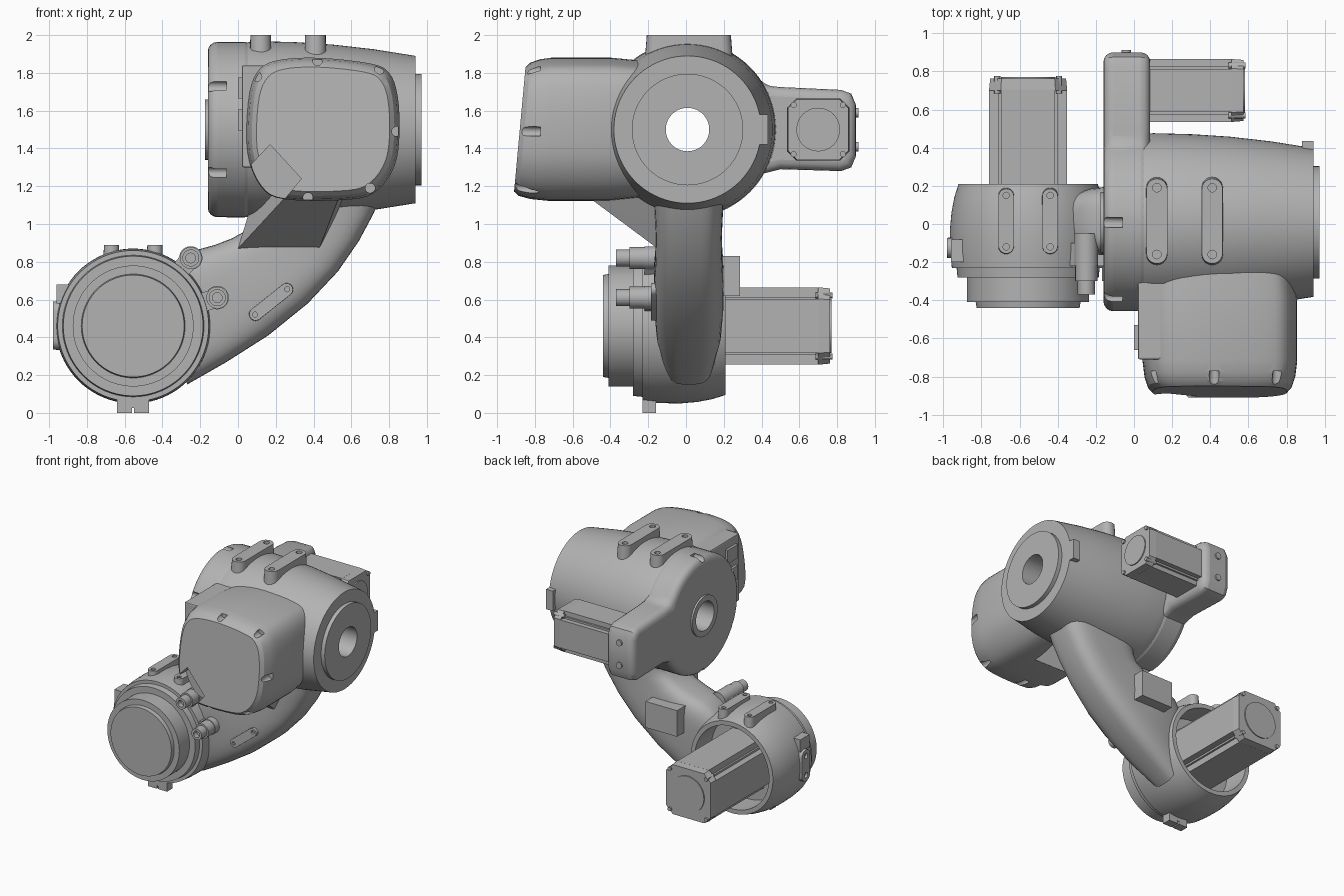
import bpy, bmesh, math
from mathutils import Vector

if "Cube" in bpy.data.objects:
    bpy.data.objects.remove(bpy.data.objects["Cube"], do_unlink=True)

grey = bpy.data.materials.new("machine grey")
grey.use_nodes = True
grey.diffuse_color = (0.45, 0.45, 0.45, 1)
grey.node_tree.nodes["Principled BSDF"].inputs["Base Color"].default_value = grey.diffuse_color


def activate(ob):
    bpy.ops.object.select_all(action='DESELECT')
    ob.select_set(True)
    bpy.context.view_layer.objects.active = ob


def finish(name, bm, angle=35):
    bmesh.ops.recalc_face_normals(bm, faces=bm.faces)
    me = bpy.data.meshes.new(name)
    bm.to_mesh(me)
    bm.free()
    ob = bpy.data.objects.new(name, me)
    bpy.context.collection.objects.link(ob)
    me.materials.append(grey)
    activate(ob)
    bpy.ops.object.shade_smooth_by_angle(angle=math.radians(angle))
    return ob


def loft(name, rings, closed=False, angle=35):
    """Skin rings of points; cap the ends, or join last to first."""
    bm = bmesh.new()
    rows = [[bm.verts.new(p) for p in ring] for ring in rings]
    pairs = list(zip(rows, rows[1:])) + ([(rows[-1], rows[0])] if closed else [])
    for a, b in pairs:
        for i in range(len(a)):
            j = (i + 1) % len(a)
            bm.faces.new((a[i], a[j], b[j], b[i]))
    if not closed:
        bm.faces.new(rows[0])
        bm.faces.new(rows[-1])
    return finish(name, bm, angle)


def place(axis, u, v, t):
    return {'x': (t, u, v), 'y': (u, t, v), 'z': (u, v, t)}[axis]


def prism(name, pts, axis, a, b, grow=1.0):
    """Extrude a flat outline from a to b; grow scales the second end."""
    n = len(pts)
    cu, cv = sum(p[0] for p in pts) / n, sum(p[1] for p in pts) / n
    return loft(name, [[place(axis, cu + (u - cu) * s, cv + (v - cv) * s, t) for u, v in pts]
                       for t, s in ((a, 1), (b, grow))])


def lathe(name, axis, c, profile, n=64, closed=False):
    """Turn (position, radius) pairs about an axis through c."""
    return loft(name, [[place(axis, c[0] + r * math.cos(k * math.tau / n),
                              c[1] + r * math.sin(k * math.tau / n), t) for k in range(n)]
                       for t, r in profile], closed, 30)


def rod(name, axis, c, r, a, b, n=24):
    return lathe(name, axis, c, [(a, r), (b, r)], n)


def box(name, x, y, z, bevel=0.0):
    ob = prism(name, [(x[0], y[0]), (x[1], y[0]), (x[1], y[1]), (x[0], y[1])], 'z', *z)
    return round_edges(ob, bevel) if bevel else ob


def round_edges(ob, width, segments=2):
    m = ob.modifiers.new("round", 'BEVEL')
    m.width, m.segments, m.limit_method, m.angle_limit = width, segments, 'ANGLE', math.radians(50)
    return apply(ob, m)


def apply(ob, m):
    activate(ob)
    bpy.ops.object.modifier_apply(modifier=m.name)
    bpy.ops.object.shade_smooth_by_angle(angle=math.radians(35))
    return ob


def cut(ob, *cutters):
    for c in cutters:
        m = ob.modifiers.new("cut", 'BOOLEAN')
        m.operation, m.solver, m.object = 'DIFFERENCE', 'EXACT', c
        apply(ob, m)
        bpy.data.objects.remove(c, do_unlink=True)
    return ob


def smooth_loop(pts, steps=4):
    """Closed Catmull-Rom curve through the points."""
    out, n = [], len(pts)
    for i in range(n):
        a, b, c, d = (Vector(pts[(i + k) % n]) for k in (-1, 0, 1, 2))
        for s in range(steps):
            t = s / steps
            out.append(0.5 * (2 * b + (c - a) * t + (2 * a - 5 * b + 4 * c - d) * t * t
                              + (3 * b - a - 3 * c + d) * t ** 3))
    return [tuple(p) for p in out]


def pad(name, p, q, r, axis, a, b):
    """Long mounting pad with two screw holes; b is the outer face."""
    ang = math.atan2(q[1] - p[1], q[0] - p[0])
    pts = [(c[0] + r * math.cos(ang + s + k * math.pi / 10), c[1] + r * math.sin(ang + s + k * math.pi / 10))
           for c, s in ((q, -math.pi / 2), (p, math.pi / 2)) for k in range(11)]
    d = 0.02 if b > a else -0.02
    ob = prism(name, pts, axis, a, b, 0.96)
    return cut(ob, *[rod("hole", axis, c, r * 0.4, b - d, b + d, 12) for c in (p, q)])


def motor(name, axis, c, h, a, b):
    """Square motor with stepped corners, end plate, round cover and screws."""
    def outline(w, n):
        q = [(w, n), (n + 0.015, n), (n + 0.015, n + 0.015), (n, n + 0.015), (n, w)]
        pts = []
        for k in range(4):
            co, si = round(math.cos(k * math.pi / 2)), round(math.sin(k * math.pi / 2))
            pts += [(c[0] + u * co - v * si, c[1] + u * si + v * co) for u, v in q]
        return pts
    prism(name + "_body", outline(h, h * 0.68), axis, a, b - 0.07)
    e, k = h, h * 0.7
    plate = [(e, k), (k, e), (-k, e), (-e, k), (-e, -k), (-k, -e), (k, -e), (e, -k)]
    prism(name + "_end_plate", [(c[0] + u, c[1] + v) for u, v in plate], axis, b - 0.075, b - 0.012, 0.97)
    rod(name + "_cover", axis, c, h * 0.7, b - 0.02, b - 0.004, 40)
    for u in (-1, 1):
        for v in (-1, 1):
            rod(name + "_screw", axis, (c[0] + u * h * 0.79, c[1] + v * h * 0.79), 0.016, b - 0.09, b, 12)


# Upper barrel with a through bore
HUB = (0.008, 1.5)
lathe("upper_barrel", 'x', HUB, [(-0.175, 0.115), (-0.175, 0.16), (-0.14, 0.16), (-0.1, 0.4), (0.0, 0.455),
      (0.1, 0.468), (0.3, 0.463), (0.5, 0.45), (0.72, 0.425), (0.94, 0.39), (0.94, 0.295), (0.972, 0.295),
      (0.972, 0.115)], 80, True)

# Rear cap that reaches back to hold the drive motor
arc = [math.radians(30 + k * 300 / 48) for k in range(49)]
cap = [(HUB[0] + 0.465 * math.cos(t), 1.5 + 0.465 * math.sin(t)) for t in arc]
cap += [(0.5, 1.29), (0.82, 1.28), (0.875, 1.3), (0.9, 1.36), (0.9, 1.63), (0.875, 1.69), (0.82, 1.71), (0.5, 1.725)]
end_cap = round_edges(prism("end_cap", cap, 'x', 0.085, -0.16), 0.06, 4)
slots = [rod("slot", 'x', (HUB[0] + 0.455 * math.cos(t), 1.5 + 0.455 * math.sin(t)), 0.028, -0.2, -0.06, 14)
         for t in (math.radians(d) for d in (90, 150, 210, 270))]
cut(end_cap, rod("bore", 'x', HUB, 0.13, -0.3, 0.3, 40), *slots)
motor("upper_motor", 'x', (0.7, 1.5), 0.165, 0.06, 0.585)
for z in (1.41, 1.59):
    rod("cap_bolt", 'y', (-0.04, z), 0.025, 0.88, 0.912, 16)
box("barrel_connector", (0.88, 0.94), (0.38, 0.435), (1.42, 1.58))

# Front gearbox housing with leaning, rounded face
face = smooth_loop([(0.05, 1.38), (0.055, 1.65), (0.1, 1.8), (0.2, 1.865), (0.42, 1.88), (0.7, 1.85), (0.8, 1.8),
                    (0.845, 1.68), (0.855, 1.48), (0.83, 1.31), (0.74, 1.18), (0.6, 1.13), (0.25, 1.13), (0.12, 1.2)])
rings = []
for y, s, lean in ((-0.2, 0.95, 0), (-0.4, 1, 0), (-0.72, 1, 0.02), (-0.8, 0.975, 0.06), (-0.855, 0.93, 0.08), (-0.88, 0.87, 0.08)):
    rings.append([(0.45 + (x - 0.45) * s, y + (z - 1.5) * lean, 1.5 + (z - 1.5) * s) for x, z in face])
housing = loft("gearbox_housing", rings, angle=25)
spots = [(0.1, 1.78), (0.42, 1.865), (0.75, 1.82), (0.84, 1.49), (0.7, 1.19), (0.37, 1.14)]
notch = [(0.17, 1.42), (0.335, 1.24), (0.18, 1.05), (-0.02, 1.22)]
cut(housing, *[rod("slot", 'y', s, 0.026, -1, -0.77, 14) for s in spots], prism("notch", notch, 'y', -1, -0.76))
box("housing_side_block", (0.02, 0.2), (-0.71, -0.3), (1.3, 1.84), 0.01)
for z in (1.55, 1.72):
    box("side_connector", (0.0, 0.04), (-0.66, -0.53), (z - 0.055, z + 0.055))

# Curved arm: each section runs from outer edge to inner edge
sections = [((0.78, 1.2), (0.06, 1.2), 0.19), ((0.715, 1.05), (0.1, 1.04), 0.18), ((0.64, 0.91), (0.06, 0.975), 0.175),
            ((0.53, 0.75), (-0.03, 0.925), 0.178), ((0.37, 0.58), (-0.12, 0.89), 0.185),
            ((0.16, 0.41), (-0.21, 0.865), 0.185), ((-0.06, 0.27), (-0.28, 0.83), 0.175), ((-0.27, 0.15), (-0.35, 0.75), 0.14)]
rings = []
for o, i, w in sections:
    ring = []
    for k in range(40):
        c, s = math.cos(k * math.tau / 40), math.sin(k * math.tau / 40)
        u = math.copysign(abs(c) ** 0.55, c) / 2 + 0.5
        ring.append((i[0] + (o[0] - i[0]) * u, 0.015 + w * math.copysign(abs(s) ** 0.55, s), i[1] + (o[1] - i[1]) * u))
    rings.append(ring)
JOINT = (-0.555, 0.46)
cut(loft("arm", rings), rod("cavity", 'y', JOINT, 0.34, -0.5, 0.5, 48))

# Web between arm and gearbox housing
bm = bmesh.new()
for p in ((0, -0.15, 0.87), (0.43, -0.15, 0.87), (0.24, -0.5, 1.13), (0.53, -0.5, 1.13), (0.1, 0, 0.98),
          (0.5, 0, 0.98), (0.2, -0.3, 1.2), (0.55, -0.3, 1.2), (0.1, 0, 1.2), (0.6, 0, 1.2)):
    bm.verts.new(p)
bmesh.ops.convex_hull(bm, input=bm.verts)
finish("arm_web", bm)
pad("arm_pad", (0.09, 0.52), (0.26, 0.655), 0.035, 'y', -0.12, -0.185)
box("rear_junction_box", (-0.12, 0.16), (0.15, 0.285), (0.62, 0.83))

# Lower joint: stepped front flange, bulged body, open back
lathe("lower_joint", 'y', JOINT, [(-0.44, 0.001), (-0.44, 0.27), (-0.41, 0.275), (-0.41, 0.32), (-0.28, 0.32),
      (-0.28, 0.37), (-0.23, 0.375), (-0.23, 0.4), (-0.15, 0.408), (-0.03, 0.41), (0.06, 0.402), (0.14, 0.387),
      (0.21, 0.365), (0.21, 0.33), (0.0, 0.33), (0.0, 0.001)], 80)
motor("lower_motor", 'y', JOINT, 0.205, -0.02, 0.775)

# Mounting pads on barrel and joint
for x in (0.12, 0.41):
    pad("barrel_pad", (x, -0.16), (x, 0.19), 0.057, 'z', 1.88, 2.0)
for x in (-0.67, -0.44):
    pad("joint_pad", (x, -0.12), (x, 0.15), 0.042, 'z', 0.78, 0.89)

# Cable sockets beside the joint
for x, z in ((-0.25, 0.82), (-0.11, 0.61)):
    socket = lathe("cable_socket", 'y', (x, z), [(-0.37, 0.045), (-0.3, 0.045), (-0.3, 0.058), (-0.22, 0.058),
                   (-0.22, 0.062), (-0.05, 0.062)], 28)
    cut(socket, rod("hole", 'y', (x, z), 0.026, -0.4, -0.33, 16))
    d = Vector((JOINT[0] - x, JOINT[1] - z)).normalized()
    n = Vector((-d.y, d.x)) * 0.05
    p = Vector((x, z))
    prism("socket_bracket", [tuple(q) for q in (p + n, p + n + d * 0.1, p - n + d * 0.1, p - n)], 'y', -0.22, -0.1)

# Foot tabs and side plates around the joint
for x in (-0.6, -0.51):
    box("foot_tab", (x - 0.04, x + 0.04), (-0.23, -0.16), (0, 0.1))
box("foot_bridge", (-0.6, -0.5), (-0.23, -0.16), (0.025, 0.1))
pad("side_plate", (-0.125, 0.385), (-0.125, 0.54), 0.055, 'x', -0.9, -0.98)
box("side_block", (-0.96, -0.86), (-0.2, -0.08), (0.58, 0.68))
